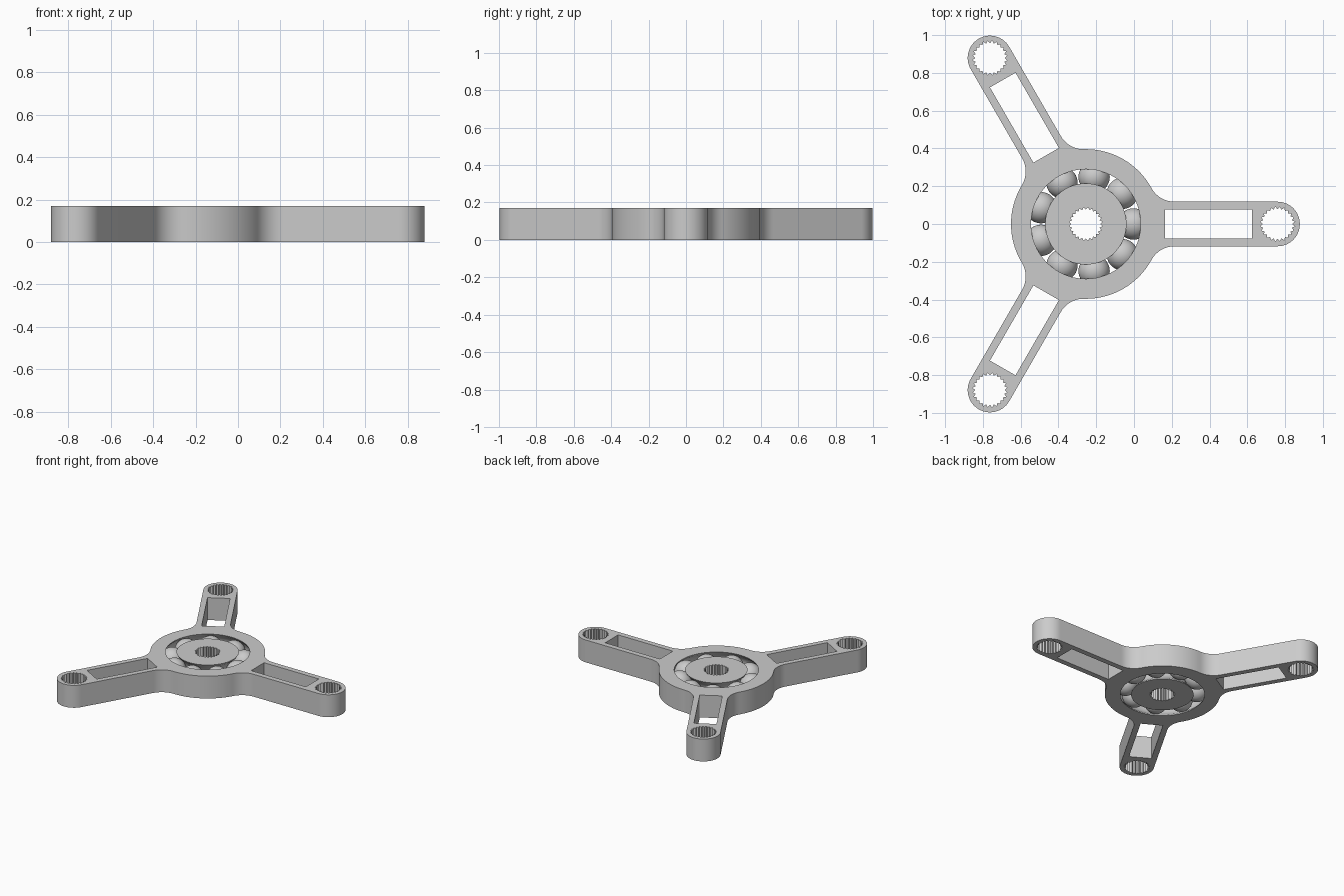
import bpy, bmesh
from math import pi, cos, sin, atan2, sqrt, hypot, radians
from mathutils import Vector, Matrix

cube = bpy.data.objects.get("Cube")
if cube:
    bpy.data.objects.remove(cube, do_unlink=True)

CENTER_X = -0.255                # hub axis
HEIGHT = 0.17
MID = HEIGHT / 2
HUB_R, ARM_L, ARM_W, FILLET = 0.396, 1.015, 0.118, 0.14
RACE_IN, RACE_OUT = 0.215, 0.29
PITCH_R = (RACE_IN + RACE_OUT) / 2
BALL_R, GROOVE_R, BALLS = 0.083, 0.084, 9

grey = bpy.data.materials.new("light_grey")
grey.use_nodes = True
GREY = (0.6, 0.6, 0.6, 1)
grey.diffuse_color = GREY
grey.node_tree.nodes["Principled BSDF"].inputs["Base Color"].default_value = GREY


def arc(cx, cy, r, a0, a1, n):
    return [Vector((cx + r * cos(a0 + (a1 - a0) * i / n),
                    cy + r * sin(a0 + (a1 - a0) * i / n), 0)) for i in range(n + 1)]


def circle(r, n=108):
    return arc(0, 0, r, 0, 2 * pi, n)[:-1]


def toothed(cx, r_in, r_out, teeth=24):
    pts = []
    for i in range(teeth * 2):
        r = r_out if i % 2 else r_in
        a = pi * i / teeth
        pts.append(Vector((cx + r * cos(a), r * sin(a), 0)))
    return pts


def spin(pts, k):
    turn = Matrix.Rotation(k * 2 * pi / 3, 3, 'Z')
    return [turn @ p for p in pts]


def finish(name, bm):
    bmesh.ops.recalc_face_normals(bm, faces=bm.faces[:])
    mesh = bpy.data.meshes.new(name)
    bm.to_mesh(mesh)
    bm.free()
    mesh.materials.append(grey)
    obj = bpy.data.objects.new(name, mesh)
    obj.location.x = CENTER_X
    bpy.context.collection.objects.link(obj)
    bpy.ops.object.select_all(action='DESELECT')
    obj.select_set(True)
    bpy.context.view_layer.objects.active = obj
    bpy.ops.object.shade_smooth_by_angle(angle=radians(30))
    return obj


def plate(name, loops, race_r):
    """Extrude nested outlines, then hollow a ball groove into the race wall."""
    bm = bmesh.new()
    for loop in loops:
        verts = [bm.verts.new(p) for p in loop]
        for a, b in zip(verts, verts[1:] + verts[:1]):
            bm.edges.new((a, b))
    bmesh.ops.triangle_fill(bm, edges=bm.edges[:], use_beauty=True, normal=(0, 0, 1))
    top = bmesh.ops.extrude_face_region(bm, geom=bm.faces[:])["geom"]
    for v in top:
        if isinstance(v, bmesh.types.BMVert):
            v.co.z = HEIGHT

    def on_race(v):
        return abs(hypot(v.co.x, v.co.y) - race_r) < 0.001

    wall = [e for e in bm.edges if all(on_race(v) for v in e.verts)
            and abs(e.verts[0].co.z - e.verts[1].co.z) > MID]
    bmesh.ops.subdivide_edges(bm, edges=wall, cuts=11, use_grid_fill=True)
    side = 1 if race_r > PITCH_R else -1
    gap = abs(race_r - PITCH_R)
    for v in bm.verts:
        if on_race(v) and 0.001 < v.co.z < HEIGHT - 0.001:
            depth = sqrt(max(GROOVE_R ** 2 - (v.co.z - MID) ** 2, gap ** 2))
            scale = (PITCH_R + side * depth) / race_r
            v.co.x *= scale
            v.co.y *= scale
    return finish(name, bm)


# Outer frame: hub, three filleted arms, slots and toothed end holes
fx = sqrt((HUB_R + FILLET) ** 2 - (ARM_W + FILLET) ** 2)
fy = ARM_W + FILLET
phi = atan2(fy, fx)
fillet = arc(fx, -fy, FILLET, pi - phi, pi / 2, 10)
mirrored = [Vector((p.x, -p.y, 0)) for p in reversed(fillet)]
tip = arc(ARM_L, 0, ARM_W, -pi / 2, pi / 2, 28)
hub = arc(0, 0, HUB_R, phi, 2 * pi / 3 - phi, 24)[1:-1]
section = fillet + tip + mirrored + hub
slot = [Vector((x, y, 0)) for x, y in
        ((0.42, -0.078), (0.88, -0.078), (0.88, 0.078), (0.42, 0.078))]

outline = [p for k in range(3) for p in spin(section, k)]
holes = [circle(RACE_OUT)]
for k in range(3):
    holes += [spin(slot, k), spin(toothed(ARM_L, 0.079, 0.092), k)]
plate("outer_frame", [outline] + holes, RACE_OUT)

# Inner ring with toothed bore
plate("inner_ring", [circle(RACE_IN), toothed(0, 0.076, 0.089)], RACE_IN)

# Bearing balls
for i in range(BALLS):
    a = 2 * pi * i / BALLS
    bm = bmesh.new()
    bmesh.ops.create_uvsphere(
        bm, u_segments=40, v_segments=20, radius=BALL_R,
        matrix=Matrix.Translation((PITCH_R * cos(a), PITCH_R * sin(a), MID)))
    finish(f"bearing_ball_{i + 1}", bm)
